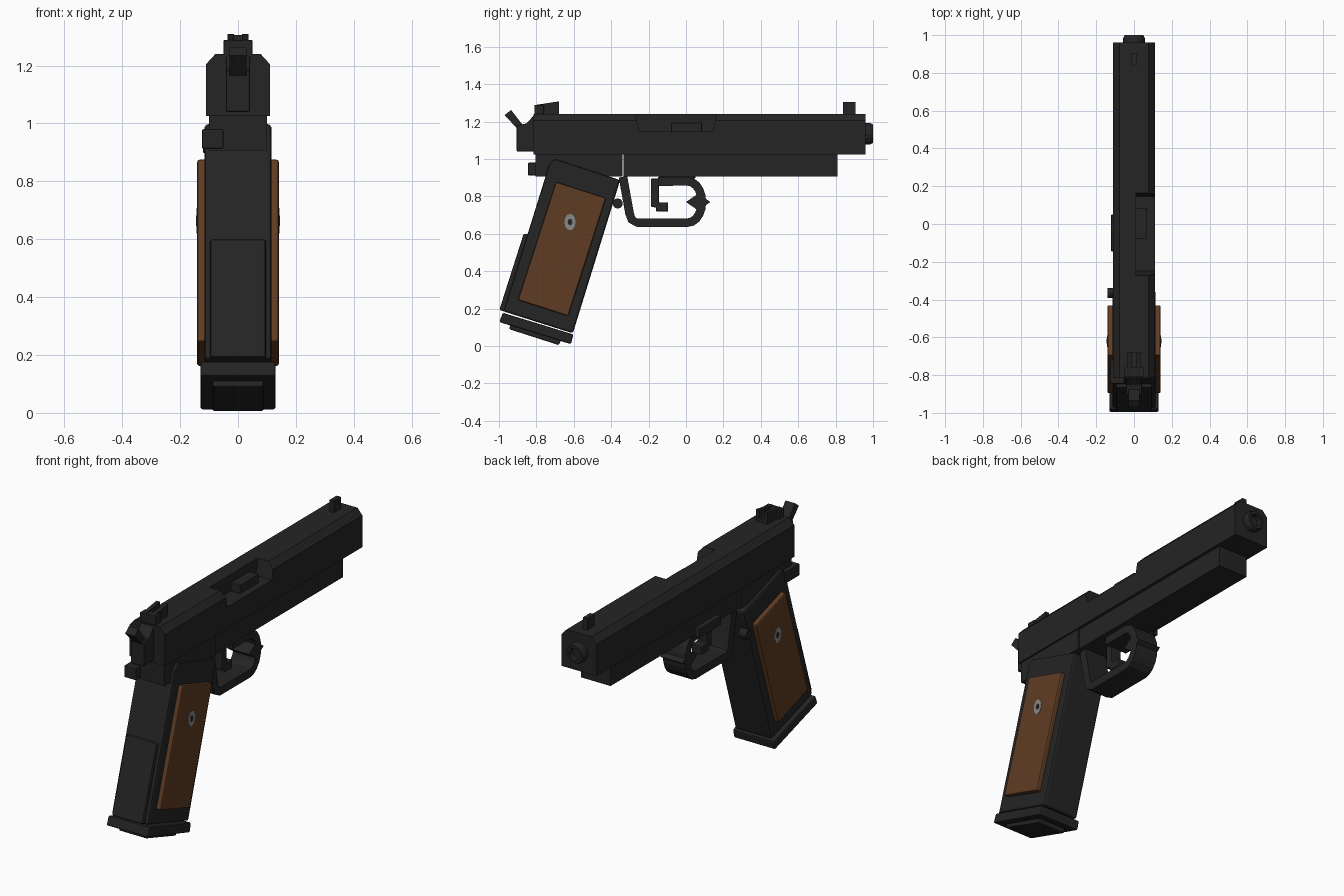
import bpy, bmesh, math
from mathutils import Vector

if "Cube" in bpy.data.objects:
    bpy.data.objects.remove(bpy.data.objects["Cube"])


def material(name, rgb):
    m = bpy.data.materials.new(name)
    m.diffuse_color = (*rgb, 1)
    m.use_nodes = True
    m.node_tree.nodes["Principled BSDF"].inputs["Base Color"].default_value = m.diffuse_color
    return m


DARK = material("dark metal", (0.018, 0.018, 0.018))
WOOD = material("brown wood", (0.115, 0.046, 0.017))
STEEL = material("grey steel", (0.25, 0.25, 0.25))


def finish(name, bm, mat, bevel=0.0):
    bmesh.ops.recalc_face_normals(bm, faces=bm.faces)
    me = bpy.data.meshes.new(name)
    bm.to_mesh(me)
    bm.free()
    me.materials.append(mat)
    ob = bpy.data.objects.new(name, me)
    bpy.context.collection.objects.link(ob)
    if bevel:
        mod = ob.modifiers.new("soft edges", "BEVEL")
        mod.width = bevel
        mod.segments = 2
        mod.limit_method = "ANGLE"
    return ob


def extrude(name, pts, lo, hi, mat=DARK, bevel=0.0, axis="x"):
    """Extrude a (y, z) outline along x, or an (x, z) outline along y."""
    bm = bmesh.new()
    place = (lambda p, t: (t, p[0], p[1])) if axis == "x" else (lambda p, t: (p[0], t, p[1]))
    a = [bm.verts.new(place(p, lo)) for p in pts]
    b = [bm.verts.new(place(p, hi)) for p in pts]
    bm.faces.new(a)
    bm.faces.new(b[::-1])
    n = len(pts)
    for i in range(n):
        bm.faces.new((a[i], b[i], b[(i + 1) % n], a[(i + 1) % n]))
    return finish(name, bm, mat, bevel)


def box(name, x0, x1, y0, y1, z0, z1, mat=DARK, bevel=0.0):
    return extrude(name, [(y0, z0), (y1, z0), (y1, z1), (y0, z1)], x0, x1, mat, bevel)


def ellipse(cy, cz, ry, rz, n):
    return [(cy + ry * math.cos(2 * math.pi * i / n), cz + rz * math.sin(2 * math.pi * i / n))
            for i in range(n)]


# Upper slide with chamfered top and a side opening
slide = extrude("slide", [(-0.11, 1.025), (0.11, 1.025), (0.11, 1.205), (0.078, 1.24),
                          (-0.078, 1.24), (-0.11, 1.205)], -0.815, 0.96, axis="y")
cutter = extrude("opening_cutter", [(-0.25, 1.147), (0.145, 1.147), (0.17, 1.27), (-0.28, 1.27)],
                 0.01, 0.2)
cutter.hide_render = True
cutter.hide_viewport = True
cut = slide.modifiers.new("opening", "BOOLEAN")
cut.object = cutter
cut.operation = "DIFFERENCE"
cut.solver = "EXACT"
box("opening_block", 0.01, 0.07, -0.08, 0.085, 1.13, 1.195, bevel=0.004)

# Lower frame, wider behind the guard
box("frame", -0.093, 0.093, -0.335, 0.81, 0.907, 1.03)
box("frame_rear", -0.1, 0.1, -0.805, -0.34, 0.907, 1.03)

# Front tip: stepped ring with a recessed centre
bm = bmesh.new()
rings = []
for r, y in [(0.057, 0.95), (0.057, 0.985), (0.05, 1.0), (0.034, 1.0), (0.034, 0.97)]:
    rings.append([bm.verts.new((p[0], y, p[1])) for p in ellipse(0, 1.135, r, r, 16)])
for a, b in zip(rings, rings[1:]):
    for i in range(16):
        bm.faces.new((a[i], a[(i + 1) % 16], b[(i + 1) % 16], b[i]))
bm.faces.new(rings[0])
bm.faces.new(rings[-1])
finish("front_tip", bm, DARK)

# Sights
box("front_sight", -0.014, 0.014, 0.84, 0.905, 1.23, 1.305)
extrude("rear_sight_base", [(-0.81, 1.23), (-0.68, 1.23), (-0.68, 1.265), (-0.81, 1.265)],
        -0.036, 0.036)
box("rear_sight_wide", -0.05, 0.05, -0.81, -0.76, 1.235, 1.288, bevel=0.003)
for s in (-1, 1):
    lo, hi = sorted((s * 0.013, s * 0.036))
    extrude("rear_sight_ear", [(-0.81, 1.26), (-0.68, 1.26), (-0.68, 1.308), (-0.72, 1.302),
                               (-0.81, 1.288)], lo, hi)

# Rear hammer with its slanted spur
extrude("hammer_block", [(-0.905, 1.04), (-0.81, 1.04), (-0.81, 1.238), (-0.852, 1.19),
                         (-0.905, 1.18)], -0.042, 0.042, bevel=0.006)
extrude("hammer_spur", [(-0.905, 1.165), (-0.86, 1.165), (-0.935, 1.262), (-0.97, 1.235)],
        -0.03, 0.03)

# Side controls
box("rear_lever", -0.125, -0.05, -0.845, -0.72, 0.912, 0.98, bevel=0.006)
box("side_lever", -0.121, -0.08, -0.145, 0.05, 0.897, 0.95, bevel=0.004)
extrude("side_button", ellipse(-0.365, 0.762, 0.027, 0.027, 12), -0.14, -0.09)

# Slanted grip, back plate and base
extrude("grip", [(-0.975, 0.185), (-0.605, 0.068), (-0.352, 0.887), (-0.70, 1.0), (-0.73, 0.975)],
        -0.115, 0.115, bevel=0.012)
extrude("grip_back_plate", [(-0.94, 0.175), (-0.998, 0.193), (-0.868, 0.6), (-0.82, 0.595)],
        -0.096, 0.096, bevel=0.008)
extrude("base_flange", [(-0.998, 0.128), (-0.615, 0.01), (-0.602, 0.062), (-0.98, 0.178)],
        -0.13, 0.13, bevel=0.008)
extrude("base_foot", [(-0.945, 0.09), (-0.68, 0.005), (-0.66, 0.05), (-0.935, 0.135)],
        -0.088, 0.088, bevel=0.006)

# Wooden side panels, each with a small fastener
for s in (-1, 1):
    lo, hi = sorted((s * 0.108, s * 0.141))
    extrude("grip_panel", [(-0.898, 0.246), (-0.63, 0.16), (-0.428, 0.791), (-0.695, 0.877)],
            lo, hi, WOOD, bevel=0.008)
    lo, hi = sorted((s * 0.138, s * 0.143))
    extrude("panel_fastener", ellipse(-0.62, 0.663, 0.03, 0.044, 12), lo, hi, STEEL)
    lo, hi = sorted((s * 0.139, s * 0.1445))
    extrude("fastener_centre", ellipse(-0.62, 0.663, 0.013, 0.018, 4 * 2), lo, hi)

# Trigger guard: flat band swept along a D-shaped path
path = [(-0.337, 0.905), (-0.302, 0.71), (-0.29, 0.675), (-0.262, 0.66), (0.01, 0.66)]
path += [(0.01 + 0.075 * math.sin(a), 0.77 - 0.11 * math.cos(a))
         for a in (math.pi * k / 10 for k in range(1, 10))]
path += [(0.01, 0.88), (-0.15, 0.88)]
outer, inner = [], []
for i, p in enumerate(path):
    t = Vector(path[min(i + 1, len(path) - 1)]) - Vector(path[max(i - 1, 0)])
    n = Vector((t.y, -t.x)).normalized() * 0.023
    outer.append(tuple(Vector(p) + n))
    inner.append(tuple(Vector(p) - n))
extrude("trigger_guard", outer + inner[::-1], -0.07, 0.07)
extrude("guard_point", [(0.0, 0.77), (0.065, 0.815), (0.13, 0.77), (0.065, 0.725)], -0.07, 0.07)

# Hooked trigger
extrude("trigger", [(-0.188, 0.895), (-0.188, 0.745), (-0.16, 0.74), (-0.16, 0.72), (-0.095, 0.72),
                    (-0.095, 0.768), (-0.145, 0.768), (-0.145, 0.895)], -0.032, 0.032, bevel=0.004)
